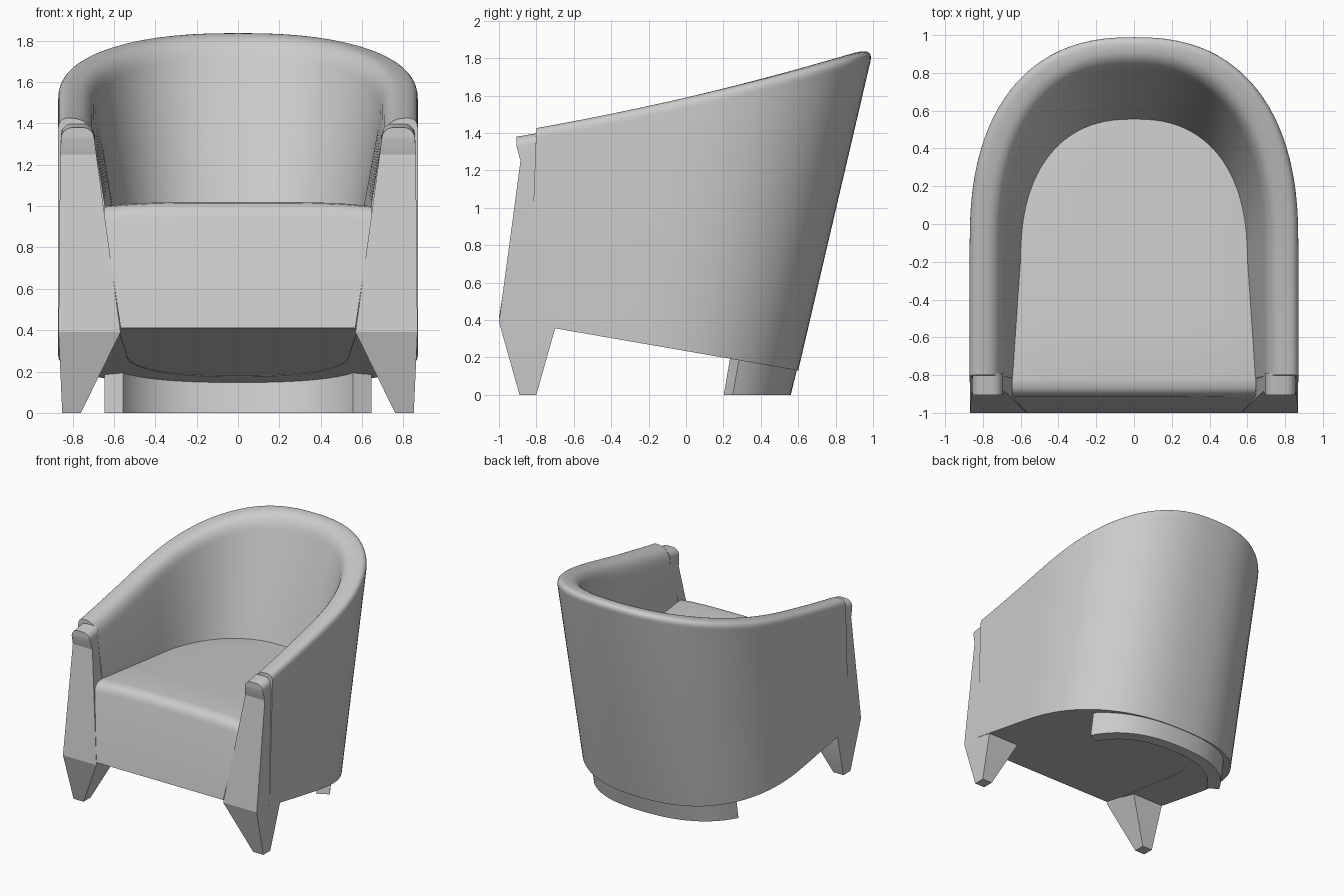
import bpy, bmesh, math
from mathutils import Vector

cube = bpy.data.objects.get("Cube")
if cube:
    bpy.data.objects.remove(cube, do_unlink=True)

fabric = bpy.data.materials.new("light_grey")
fabric.use_nodes = True
GREY = (0.6, 0.6, 0.6, 1)
fabric.diffuse_color = GREY
fabric.node_tree.nodes["Principled BSDF"].inputs["Base Color"].default_value = GREY


def loft(name, rings, angle):
    """Skin closed rings of points, cap both ends, smooth below the angle."""
    bm = bmesh.new()
    rows = [[bm.verts.new(p) for p in ring] for ring in rings]
    for a, b in zip(rows, rows[1:]):
        for i in range(len(a)):
            j = (i + 1) % len(a)
            bm.faces.new((a[i], a[j], b[j], b[i]))
    bm.faces.new(rows[0])
    bm.faces.new(rows[-1])
    bmesh.ops.recalc_face_normals(bm, faces=bm.faces)
    mesh = bpy.data.meshes.new(name)
    bm.to_mesh(mesh)
    bm.free()
    mesh.materials.append(fabric)
    obj = bpy.data.objects.new(name, mesh)
    bpy.context.collection.objects.link(obj)
    bpy.ops.object.select_all(action="DESELECT")
    obj.select_set(True)
    bpy.context.view_layer.objects.active = obj
    bpy.ops.object.shade_smooth_by_angle(angle=angle)
    return obj


def arch(a, b, cy, ang, n=2.4):
    """Point on the rounded back of the plan outline."""
    c, s = math.cos(ang), math.sin(ang)
    x = math.copysign(a * abs(c) ** (2 / n), c) if abs(c) > 1e-6 else 0
    return x, cy + b * max(s, 0) ** (2 / n)


def plan(t, a, b, cy, front, flare=0):
    """U outline: t in 0..1 is the straight +x arm, 1..2 the arc, 2..3 the other arm."""
    if 1 <= t <= 2:
        return arch(a, b, cy, (t - 1) * math.pi)
    k = 1 - t if t < 1 else t - 2
    return (a + flare * k) * (1 if t < 1 else -1), cy + (front - cy) * k


def underside(y):
    return 0.38 - 0.1736 * (y + 0.84)


def fillet(prev, corner, nxt, d1, d2, steps=7):
    """Rounded corner as a short quadratic curve."""
    p = corner + (prev - corner).normalized() * d1
    q = corner + (nxt - corner).normalized() * d2
    return [p.lerp(corner, i / steps).lerp(corner.lerp(q, i / steps), i / steps)
            for i in range(steps + 1)]


# Wrap-around shell forming the arms and back
ARM, ARC = 6, 48
params = ([i / ARM for i in range(ARM)] + [1 + i / ARC for i in range(ARC + 1)]
          + [2 + (i + 1) / ARM for i in range(ARM)])
rings = []
for t in params:
    x, y = plan(t, 0.87, 1.1, -0.1, -0.8)
    top = Vector((x, y, 1.59 + 0.222 * y + 0.03 * y * y))
    low_y = -0.84 + (y + 0.8) * 0.8
    base = Vector((x, low_y, underside(low_y)))
    x, y = plan(t, 0.71, 1.0, -0.15, -0.8)
    inner_top = Vector((x, y, top.z - 0.015))
    x, y = plan(t, 0.6, 0.765, -0.2, -0.82, 0.035)
    inner_mid = Vector((x, y, 0.95))
    low_y = -0.84 + (y + 0.82) * 0.85
    inner_base = Vector((x * 0.9, low_y, underside(low_y)))
    rings.append([base] + fillet(base, top, inner_top, 0.06, 0.06)
                 + fillet(top, inner_top, inner_mid, 0.08, 0.11)
                 + [inner_mid, inner_base])
loft("arm_and_back_shell", rings, 0.7)

# Seat block with a rolled front edge and a gently crowned top
stations = [(-0.915, 0.95), (-0.905, 0.98), (-0.89, 1.0), (-0.865, 1.015), (-0.82, 1.02)]
stations += [(y, 1.02 - 0.075 * (y + 0.82))
             for y in (-0.5, -0.2, 0, 0.15, 0.3, 0.4, 0.5, 0.56, 0.61)]
COLS = 12
rings = []
for y, z in stations:
    k = max(0, (y + 0.2) / 0.83)
    w = 0.645 * (1 - k ** 2.4) ** (1 / 2.4)
    low_y = -1 + (y + 0.915) * 0.91
    low_z = underside(low_y) + 0.003
    ring = [(-w * 0.88, low_y, low_z), (w * 0.88, low_y, low_z)]
    for i in range(COLS + 1):
        f = 1 - 2 * i / COLS
        ring.append((w * f, y, z - 0.02 * f ** 4))
    rings.append(ring)
loft("seat", rings, 0.6)

# Front legs rising into rounded arm fronts: z, inner x, outer x, front y, back y
levels = [(0, 0.76, 0.85, -0.89, -0.8), (0.39, 0.568, 0.868, -1, -0.69),
          (1.25, 0.685, 0.86, -0.885, -0.78)]
ROUND = 0.055
for i in range(7):
    a = math.radians(i * 15)
    inset = ROUND * (1 - math.cos(a))
    levels.append((1.325 + ROUND * math.sin(a), 0.695 + inset, 0.856 - inset, -0.905, -0.79))
for side, label in ((1, "left"), (-1, "right")):
    rings = []
    for z, xi, xo, yf, yb in levels:
        lift = 0.02 if z > 1.3 else 0
        rings.append([(side * xi, yf, z), (side * xo, yf, z),
                      (side * xo, yb, z + lift), (side * xi, yb, z + lift)])
    loft("front_leg_" + label, rings, 0.38)

# Curved rear plinth
rings = []
start = math.radians(27.8)
for i in range(41):
    ang = start + (math.pi - 2 * start) * i / 40
    ring = []
    for a, b, order in ((0.715, 0.66, (0, 1)), (0.615, 0.57, (1, 0))):
        x, y = arch(a, b, -0.1, ang)
        for up in order:
            yy = y + 0.035 * up
            ring.append((x, yy, (underside(yy) + 0.01) * up))
    rings.append(ring)
loft("rear_plinth", rings, 0.5)
